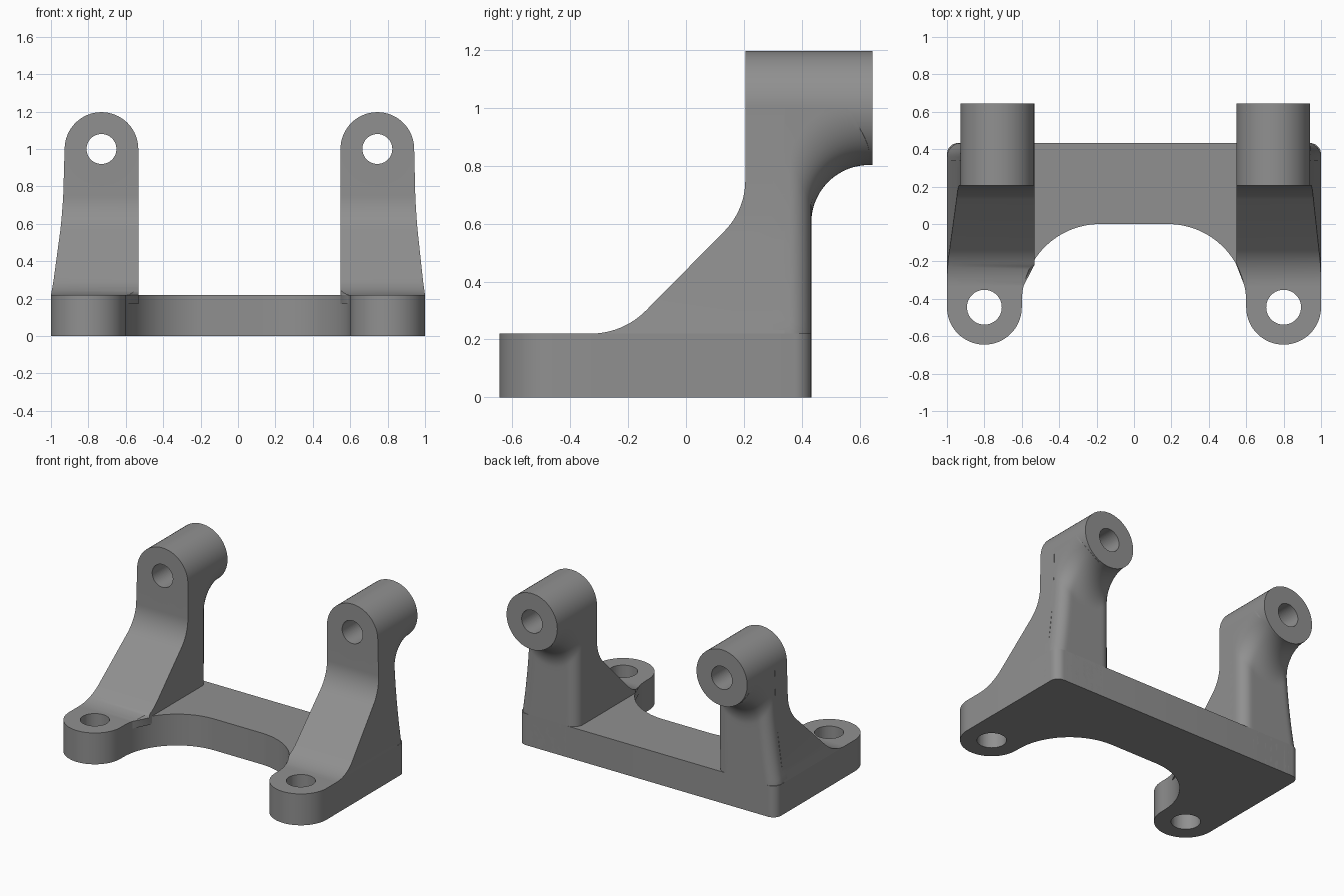
import bpy, bmesh, math
from mathutils import Matrix

if "Cube" in bpy.data.objects:
    bpy.data.objects.remove(bpy.data.objects["Cube"])

R, RB, ZC = 0.197, 0.08, 1.0      # boss radius, bore radius, bore height
BACK, FIL = 0.433, 0.2            # back face of arm, fillet under boss
TOP = 0.22                        # plate thickness

grey = bpy.data.materials.new("grey metal")
grey.diffuse_color = (0.28, 0.28, 0.28, 1)
grey.use_nodes = True
grey.node_tree.nodes["Principled BSDF"].inputs["Base Color"].default_value = grey.diffuse_color


def finish(name, bm):
    bmesh.ops.remove_doubles(bm, verts=bm.verts, dist=1e-5)
    bmesh.ops.recalc_face_normals(bm, faces=bm.faces)
    me = bpy.data.meshes.new(name)
    bm.to_mesh(me)
    bm.free()
    ob = bpy.data.objects.new(name, me)
    bpy.context.collection.objects.link(ob)
    me.materials.append(grey)
    return ob


def loft(name, rings):
    """Skin a stack of equal-length closed rings and cap both ends."""
    bm = bmesh.new()
    rows = [[bm.verts.new(p) for p in ring] for ring in rings]
    n = len(rows[0])
    for a, b in zip(rows, rows[1:]):
        for i in range(n):
            j = (i + 1) % n
            bm.faces.new((a[i], a[j], b[j], b[i]))
    bm.faces.new(rows[0])
    bm.faces.new(rows[-1])
    return finish(name, bm)


def arc(cx, cy, r, a0, a1, n=20):
    return [(cx + r * math.cos(math.radians(a0 + (a1 - a0) * i / n)),
             cy + r * math.sin(math.radians(a0 + (a1 - a0) * i / n))) for i in range(n + 1)]


def rod(name, r, depth, matrix):
    bm = bmesh.new()
    bmesh.ops.create_cone(bm, cap_ends=True, segments=64, radius1=r, radius2=r,
                          depth=depth, matrix=matrix)
    return finish(name, bm)


def cut(ob, cutter):
    mod = ob.modifiers.new("hole", 'BOOLEAN')
    mod.operation, mod.solver, mod.object = 'DIFFERENCE', 'EXACT', cutter
    cutter.hide_render = True
    cutter.hide_viewport = True


def smooth(ob):
    bpy.ops.object.select_all(action='DESELECT')
    bpy.context.view_layer.objects.active = ob
    ob.select_set(True)
    bpy.ops.object.shade_smooth_by_angle(angle=math.radians(30))


# Base plate: two rounded ears joined by a bar with a wide scooped front
half = ([(x, y) for x, y in arc(0.94, 0.373, 0.06, 90, 0, 8)]
        + arc(0.8, -0.445, 0.2, 0, -180, 40)
        + arc(0.18, -0.42, 0.42, 0, 90, 30))
outline = half + [(-x, y) for x, y in reversed(half)]
plate = loft("base_plate", [[(x, y, z) for x, y in outline] for z in (0, TOP)])

# Front edge of the arm as (y, z): foot curve, 45 degree slope, upper curve
front = (arc(-0.33, 0.49, 0.27, -90, -45, 12)
         + arc(-0.045, 0.75, 0.25, -45, 0, 12) + [(0.205, ZC)])


def x_out(z, xc):
    """Outer side of the arm flares towards the plate edge."""
    t = min(1, max(0, (ZC - z) / (ZC - TOP)))
    return xc + R + (1 - xc - R) * t * t


def make_arm(side, s, xc):
    xi = xc - R
    turn = Matrix.Translation((s * xc, 0.425, ZC)) @ Matrix.Rotation(math.pi / 2, 4, 'X')
    bore = rod(side + "_bore_cutter", RB, 2, turn)
    parts = [rod(side + "_boss", R, 0.44, turn)]

    # Front web, trimmed where the plate is scooped
    rings = []
    for y, z in front:
        scoop = 0.18 + math.sqrt(max(0, 0.42 ** 2 - (y + 0.42) ** 2))
        xo, ym = x_out(z, xc), max(y + 0.001, -0.22)
        x0 = max(xi, scoop) if y < -0.2 else xi
        rings.append([(s * x0, y, z), (s * xo, y, z), (s * xo, 0.34, z),
                      (s * xi, 0.34, z), (s * xi, ym, z)])
    rings.insert(0, [(x, y, TOP - 0.05) for x, y, z in rings[0]])
    parts.append(loft(side + "_arm_web", rings))

    # Rounded back that sweeps out into the underside of the boss
    n, c, low, sweep = 32, 0.075, 24, 20
    rings = []
    for k in range(low + sweep + 2):
        ring = []
        for i in range(n + 1):
            u = -math.cos(math.pi * i / n)
            under = ZC - R * math.sqrt(max(0, 1 - u * u))
            if k <= low:
                z, out = (under - FIL) * k / low, 0
            elif k <= low + sweep:
                a = math.pi / 2 * (k - low) / sweep
                z, out = under - FIL * (1 - math.sin(a)), FIL * (1 - math.cos(a))
            else:
                z, out = ZC, FIL
            xo = x_out(z, xc)
            x = xi + (xo - xi) * (u + 1) / 2
            e = min(c, x - xi, xo - x)
            y = BACK + out - (c - math.sqrt(max(0, c * c - (c - e) ** 2)))
            ring.append((s * x, y, z))
        ring += [(s * ring[-1][0] * s, 0.3, ring[-1][2]), (ring[0][0], 0.3, ring[0][2])]
        ring[-2] = (ring[n][0], 0.3, ring[n][2])
        rings.append(ring)
    parts.append(loft(side + "_arm_back", rings))

    for p in parts:
        smooth(p)
        cut(p, bore)

    # Mounting hole in the ear
    cut(plate, rod(side + "_ear_cutter", 0.093, 1,
                   Matrix.Translation((s * 0.8, -0.445, 0))))


smooth(plate)
make_arm("right", 1, 0.745)
make_arm("left", -1, 0.73)
